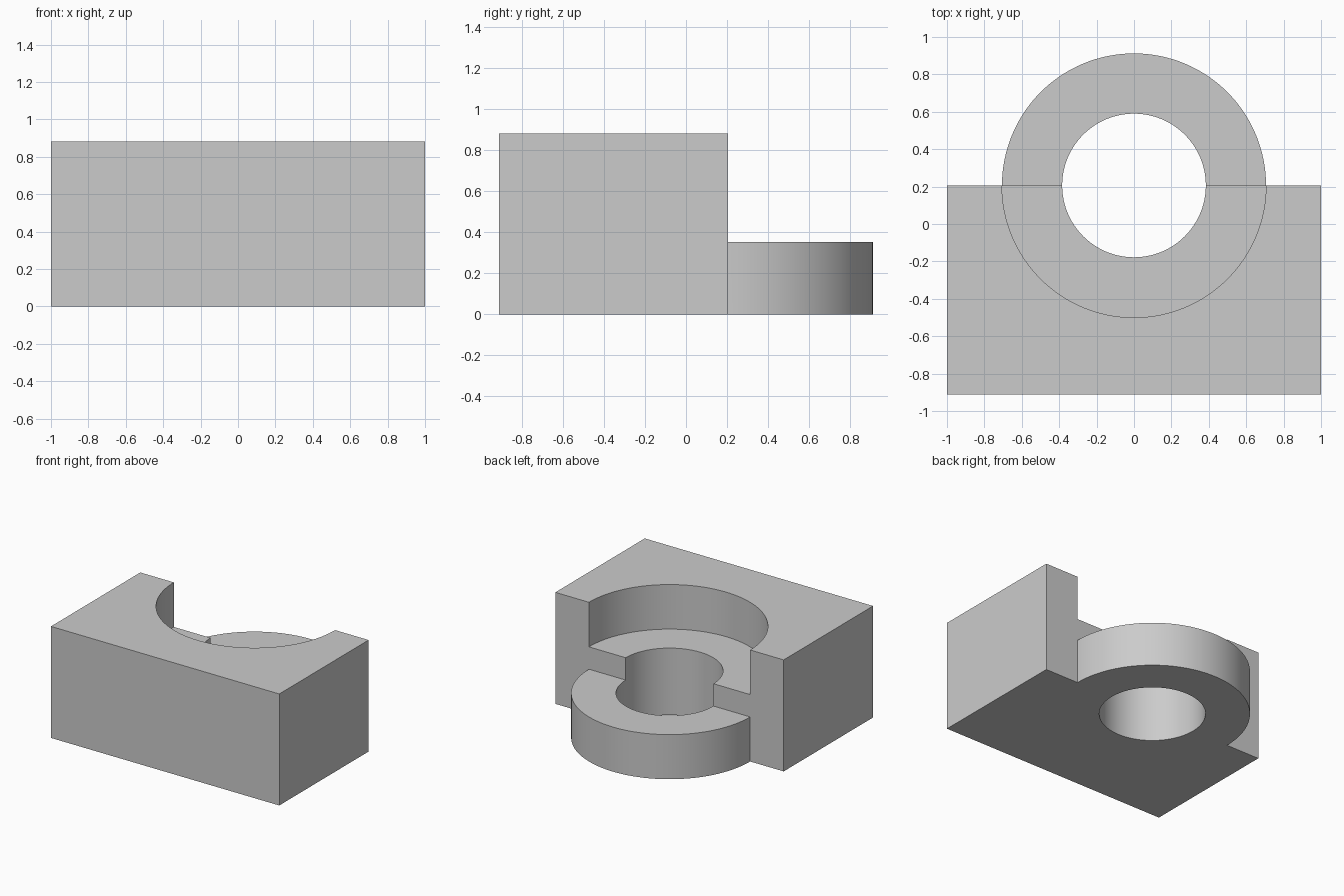
import bpy

cube = bpy.data.objects.get("Cube")
if cube:
    bpy.data.objects.remove(cube, do_unlink=True)

HALF_DEPTH, HEIGHT = 0.912, 0.883
OUTER_R, HOLE_R = 0.706, 0.384
AXIS_Y = HALF_DEPTH - OUTER_R       # the block's back face passes through the bore axis
LUG_TOP, LEDGE_Z = 0.353, 0.53

grey = bpy.data.materials.new("plain grey")
grey.use_nodes = True
colour = (0.6, 0.6, 0.6, 1)
grey.diffuse_color = colour
grey.node_tree.nodes["Principled BSDF"].inputs["Base Color"].default_value = colour


def cylinder(name, radius, z0, z1):
    bpy.ops.mesh.primitive_cylinder_add(vertices=128, radius=radius, depth=z1 - z0,
                                        location=(0, AXIS_Y, (z0 + z1) / 2))
    obj = bpy.context.object
    obj.name = name
    obj.data.materials.append(grey)
    return obj


def combine(target, tool, operation):
    mod = target.modifiers.new(tool.name, 'BOOLEAN')
    mod.operation, mod.solver, mod.object = operation, 'EXACT', tool
    bpy.context.view_layer.objects.active = target
    bpy.ops.object.modifier_apply(modifier=mod.name)
    bpy.data.objects.remove(tool, do_unlink=True)


# Main block
bpy.ops.mesh.primitive_cube_add(size=1, location=(0, (AXIS_Y - HALF_DEPTH) / 2, HEIGHT / 2))
block = bpy.context.object
block.name = "bearing_block"
block.scale = (2, AXIS_Y + HALF_DEPTH, HEIGHT)
bpy.ops.object.transform_apply(location=True, rotation=False, scale=True)
block.data.materials.append(grey)

# Round lug at the back, wide recess above the ledge, through hole
combine(block, cylinder("round_lug", OUTER_R, 0, LUG_TOP), 'UNION')
combine(block, cylinder("recess", OUTER_R, LEDGE_Z, HEIGHT + 0.2), 'DIFFERENCE')
combine(block, cylinder("through_hole", HOLE_R, -0.2, HEIGHT + 0.2), 'DIFFERENCE')

# Smooth curved walls with crisp edges
bpy.ops.object.select_all(action='DESELECT')
block.select_set(True)
bpy.context.view_layer.objects.active = block
bpy.ops.object.shade_smooth_by_angle(angle=0.5)
